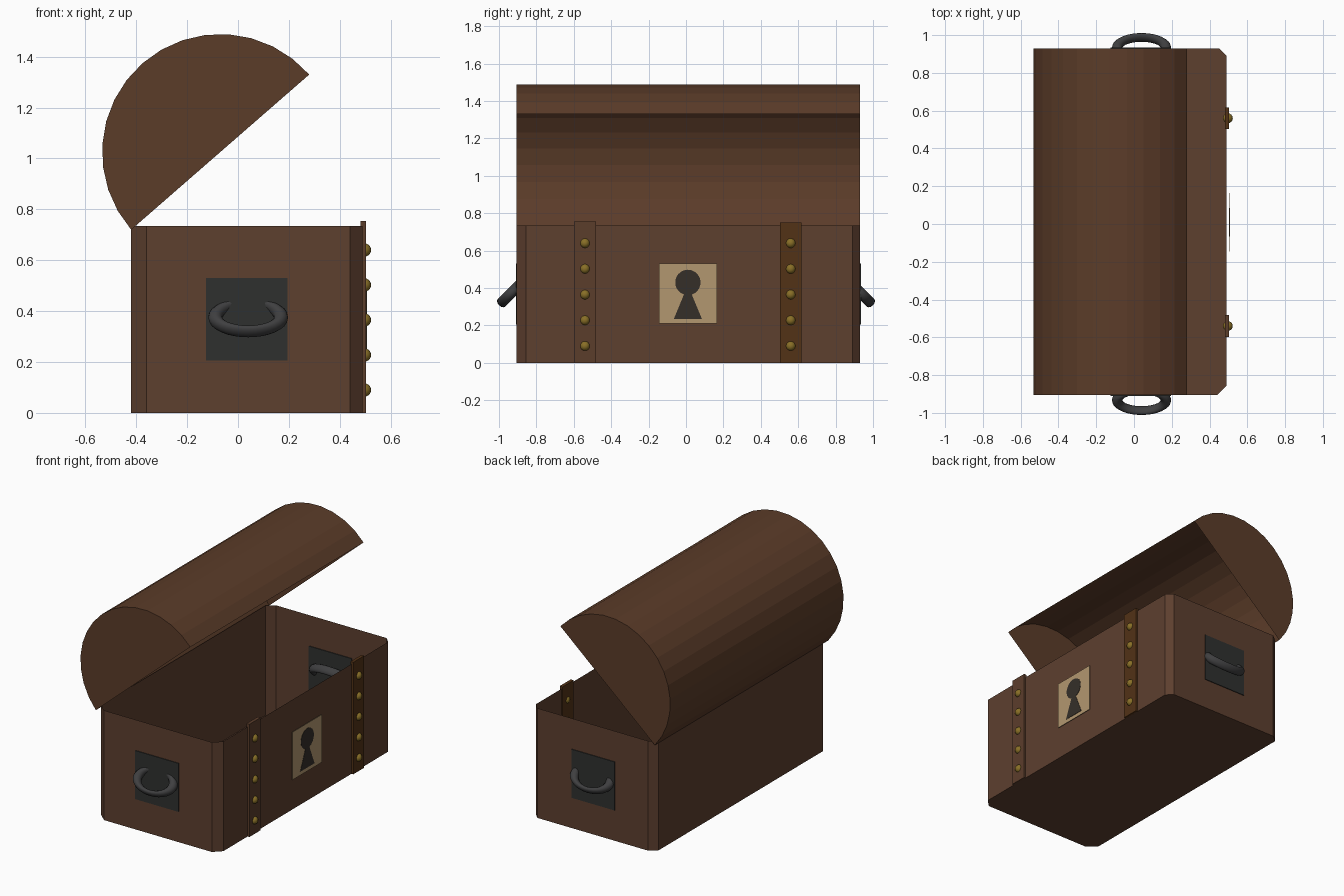
import bpy, bmesh, math
from mathutils import Vector

if "Cube" in bpy.data.objects:
    bpy.data.objects.remove(bpy.data.objects["Cube"])


def material(name, rgb):
    m = bpy.data.materials.new(name)
    m.diffuse_color = (*rgb, 1)
    m.use_nodes = True
    m.node_tree.nodes["Principled BSDF"].inputs["Base Color"].default_value = m.diffuse_color
    return m


WOOD = material("wood", (0.11, 0.05, 0.028))
LID_WOOD = material("lid_wood", (0.105, 0.045, 0.022))
STRAP_A = material("strap_light", (0.105, 0.047, 0.024))
STRAP_B = material("strap_dark", (0.085, 0.032, 0.008))
BRASS = material("brass", (0.25, 0.16, 0.02))
LOCK = material("lock_metal", (0.45, 0.31, 0.16))
DARK = material("keyhole_dark", (0.035, 0.028, 0.022))
IRON = material("iron", (0.028, 0.03, 0.028))
RING = material("ring_iron", (0.05, 0.05, 0.052))


def prism(name, profile, offset, mat, start=True, end=True, closed=True):
    """Sweep a profile by an offset; each end and the last side are optional."""
    bm = bmesh.new()
    a = [bm.verts.new(p) for p in profile]
    b = [bm.verts.new(Vector(p) + Vector(offset)) for p in profile]
    n = len(a)
    for i in range(n if closed else n - 1):
        j = (i + 1) % n
        bm.faces.new((a[i], a[j], b[j], b[i]))
    if start:
        bm.faces.new(a[::-1])
    if end:
        bm.faces.new(b)
    bmesh.ops.recalc_face_normals(bm, faces=bm.faces)
    me = bpy.data.meshes.new(name)
    bm.to_mesh(me)
    bm.free()
    ob = bpy.data.objects.new(name, me)
    bpy.context.collection.objects.link(ob)
    me.materials.append(mat)
    return ob


def box(name, x0, x1, y0, y1, z0, z1, mat):
    return prism(name, [(x0, y0, z0), (x1, y0, z0), (x1, y1, z0), (x0, y1, z0)],
                 (0, 0, z1 - z0), mat)


def finish(name, mat):
    ob = bpy.context.object
    ob.name = name
    ob.data.materials.append(mat)
    bpy.ops.object.shade_smooth()
    return ob


X0, X1, Y0, Y1 = -0.42, 0.49, -0.905, 0.93

# open body with chamfered corners
outline = [(X0 + .06, Y0), (X1 - .05, Y0), (X1, Y0 + .05), (X1, Y1 - .04),
           (X1 - .04, Y1), (X0 + .05, Y1), (X0, Y1 - .04), (X0, Y0 + .055)]
prism("chest_body", [(x, y, 0) for x, y in outline], (0, 0, 0.735), WOOD, end=False)

# half-cylinder lid, open underneath, swung up on its back edge
hinge, tip = Vector((X0, 0.72)), Vector((0.28, 1.33))
mid, radius = (hinge + tip) / 2, (tip - hinge).length / 2
first = math.atan2(tip.y - hinge.y, tip.x - hinge.x)
arc = []
for i in range(17):
    t = first + math.pi * i / 16
    arc.append((mid.x + radius * math.cos(t), Y0, mid.y + radius * math.sin(t)))
prism("lid", arc, (0, Y1 - Y0, 0), LID_WOOD, closed=False)

# front straps with studs
for side, y, top, mat in (("left", -0.54, 0.755, STRAP_A), ("right", 0.56, 0.75, STRAP_B)):
    box(f"strap_{side}", 0.482, 0.503, y - .058, y + .058, 0, top, mat)
    for i in range(5):
        bpy.ops.mesh.primitive_uv_sphere_add(segments=16, ring_count=10, radius=0.026,
                                             location=(0.497, y, 0.09 + 0.1375 * i))
        finish(f"stud_{side}_{i + 1}", BRASS)

# lock plate and keyhole
box("lock_plate", 0.502, 0.506, -0.145, 0.165, 0.21, 0.53, LOCK)
cy, cz, r = 0.01, 0.43, 0.068
keyhole = [(0.506, cy - .075, .235), (0.506, cy + .075, .235)]
for i in range(21):
    t = math.radians(-72 + 324 * i / 20)
    keyhole.append((0.506, cy + r * math.cos(t), cz + r * math.sin(t)))
prism("keyhole", keyhole, (0.002, 0, 0), DARK)

# handle plates and tilted oval rings on both ends
for side, s, wall in (("front", -1, Y0), ("back", 1, Y1)):
    box(f"handle_plate_{side}", -0.125, 0.195, wall - .005, wall + .005, 0.205, 0.53, IRON)
    bpy.ops.mesh.primitive_torus_add(major_radius=0.129, minor_radius=0.028,
                                     major_segments=32, minor_segments=12,
                                     location=(0.04, s * 0.933, 0.375),
                                     rotation=(-s * math.radians(45), 0, 0))
    bpy.context.object.scale = (1, 0.6, 1)
    finish(f"handle_ring_{side}", RING)
